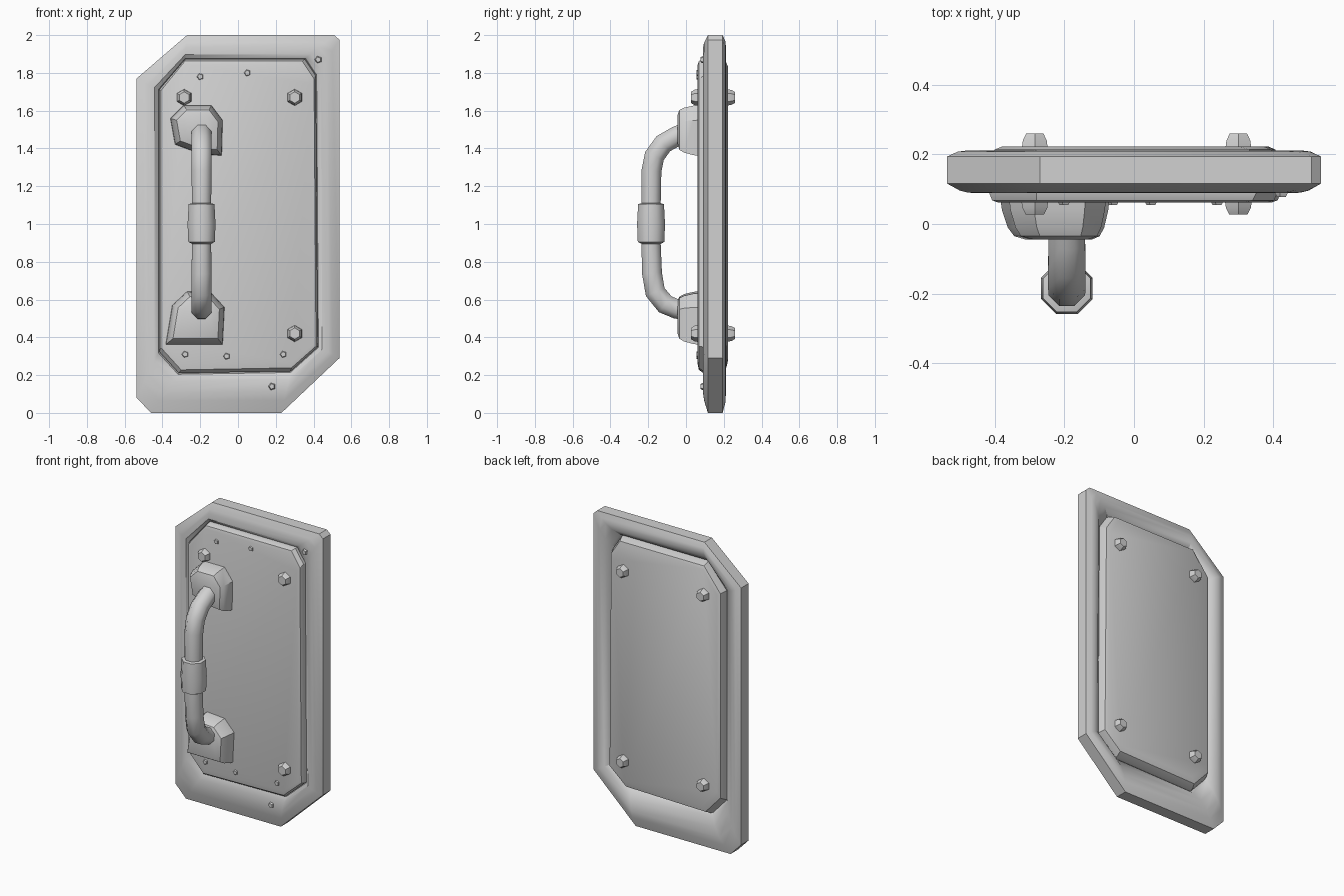
import bpy, bmesh, math
from mathutils import Vector

if "Cube" in bpy.data.objects:
    bpy.data.objects.remove(bpy.data.objects["Cube"])

grey = bpy.data.materials.new("light grey metal")
grey.diffuse_color = (0.64, 0.64, 0.64, 1)
grey.use_nodes = True
grey.node_tree.nodes["Principled BSDF"].inputs["Base Color"].default_value = grey.diffuse_color


def build(name, rings, closed=False, angle=30):
    """Loft a list of equal-length point rings into one object."""
    bm = bmesh.new()
    vs = [[bm.verts.new(p) for p in r] for r in rings]
    n = len(vs[0])
    pairs = list(zip(vs, vs[1:])) + ([(vs[-1], vs[0])] if closed else [])
    for a, b in pairs:
        for i in range(n):
            j = (i + 1) % n
            bm.faces.new((a[i], a[j], b[j], b[i]))
    if not closed:
        bm.faces.new(vs[0])
        bm.faces.new(vs[-1])
    bmesh.ops.recalc_face_normals(bm, faces=bm.faces)
    me = bpy.data.meshes.new(name)
    bm.to_mesh(me)
    bm.free()
    me.materials.append(grey)
    ob = bpy.data.objects.new(name, me)
    bpy.context.collection.objects.link(ob)
    bpy.ops.object.select_all(action='DESELECT')
    ob.select_set(True)
    bpy.context.view_layer.objects.active = ob
    bpy.ops.object.shade_smooth_by_angle(angle=math.radians(angle))
    return ob


# Door outlines with clipped corners (x, z)
OUTER = [(-.46, 0), (.23, 0), (.537, .29), (.537, 1.975), (.51, 2), (-.27, 2), (-.537, 1.77), (-.537, .08)]
INNER = [(-.31, .215), (.28, .225), (.42, .35), (.41, 1.78), (.35, 1.87), (-.28, 1.87), (-.415, 1.71), (-.415, .33)]


def outline(t, y):
    return [(a[0] + (b[0] - a[0]) * t, y, a[1] + (b[1] - a[1]) * t) for a, b in zip(OUTER, INNER)]


# Rounded surrounding frame and raised panel
build("frame", [outline(t, y) for t, y in (
    (0, .116), (.3, .096), (.5, .09), (.78, .089), (.95, .105), (1.05, .15), (.95, .175),
    (.72, .2), (.45, .211), (.25, .208), (0, .194))], closed=True)
build("panel", [outline(t, y) for t, y in (
    (1.2, .062), (1.06, .068), (.98, .092), (.98, .13), (1.04, .18), (1.12, .214), (1.28, .222))])


def mount(name, base, centre, top_scale):
    """Tapered handle bracket from a base outline."""
    rings = []
    for y, s in ((.08, 1), (.04, .97), (-.01, .88), (-.035, .78), (-.045, top_scale)):
        rings.append([(centre[0] + (x - centre[0]) * s, y, centre[1] + (z - centre[1]) * s) for x, z in base])
    build(name, rings, angle=35)


mount("upper_mount", [(-.36, 1.56), (-.29, 1.63), (-.14, 1.63), (-.08, 1.55), (-.085, 1.36),
                      (-.2, 1.37), (-.335, 1.42)], (-.2, 1.51), .55)
mount("lower_mount", [(-.385, .36), (-.08, .36), (-.07, .56), (-.14, .635), (-.27, .645), (-.35, .57)],
      (-.2, .51), .6)


def tube(name, path, sides=8):
    """Sweep a round section along a path of (y, z, radius) at the handle's x."""
    pts = [Vector((-.193, y, z)) for y, z, r in path]
    rings = []
    for i, p in enumerate(pts):
        d = (pts[min(i + 1, len(pts) - 1)] - pts[max(i - 1, 0)]).normalized()
        side = Vector((1, 0, 0))
        up = d.cross(side)
        rings.append([p + path[i][2] * (side * math.cos(a) + up * math.sin(a))
                      for a in (2 * math.pi * (k + .5) / sides for k in range(sides))])
    build(name, rings, angle=50)


# Bent handle bar and its thicker grip sleeve
tube("handle_bar", [(.03, 1.5, .055), (-.05, 1.465, .057), (-.12, 1.425, .058), (-.167, 1.36, .058),
                    (-.183, 1.28, .057), (-.185, 1.1, .055), (-.185, .9, .055), (-.18, .74, .057),
                    (-.163, .64, .058), (-.11, .575, .058), (-.05, .55, .056), (.03, .54, .055)])
tube("grip_sleeve", [(-.185, 1.11, .055), (-.185, 1.105, .074), (-.185, 1.0, .08),
                     (-.185, .905, .076), (-.185, .895, .055)])


def stud(name, x, z, y0, y1, r, sides=6):
    """Tapered bolt head from its seat y0 to its tip y1."""
    build(name, [[(x + r * s * math.cos(a), y, z + r * s * math.sin(a))
                  for a in (2 * math.pi * (k + .5) / sides for k in range(sides))]
                 for y, s in ((y0, 1), (y0 + (y1 - y0) * .6, .9), (y1, .65))])


# Bolts through the panel at four corners, both sides
for x in (-.285, .3):
    for z in (1.67, .42):
        stud("back_bolt", x, z, .21, .26, .044)
        stud("front_bolt", x, z, .075, .027, .046)

# Small rivets on the front
for x, z, y in ((-.2, 1.78, .07), (.05, 1.8, .07), (.425, 1.87, .093), (-.28, .31, .07),
                (-.06, .3, .07), (.24, .31, .07), (.18, .14, .093)):
    stud("rivet", x, z, y + .01, y - .015, .022, 5)
